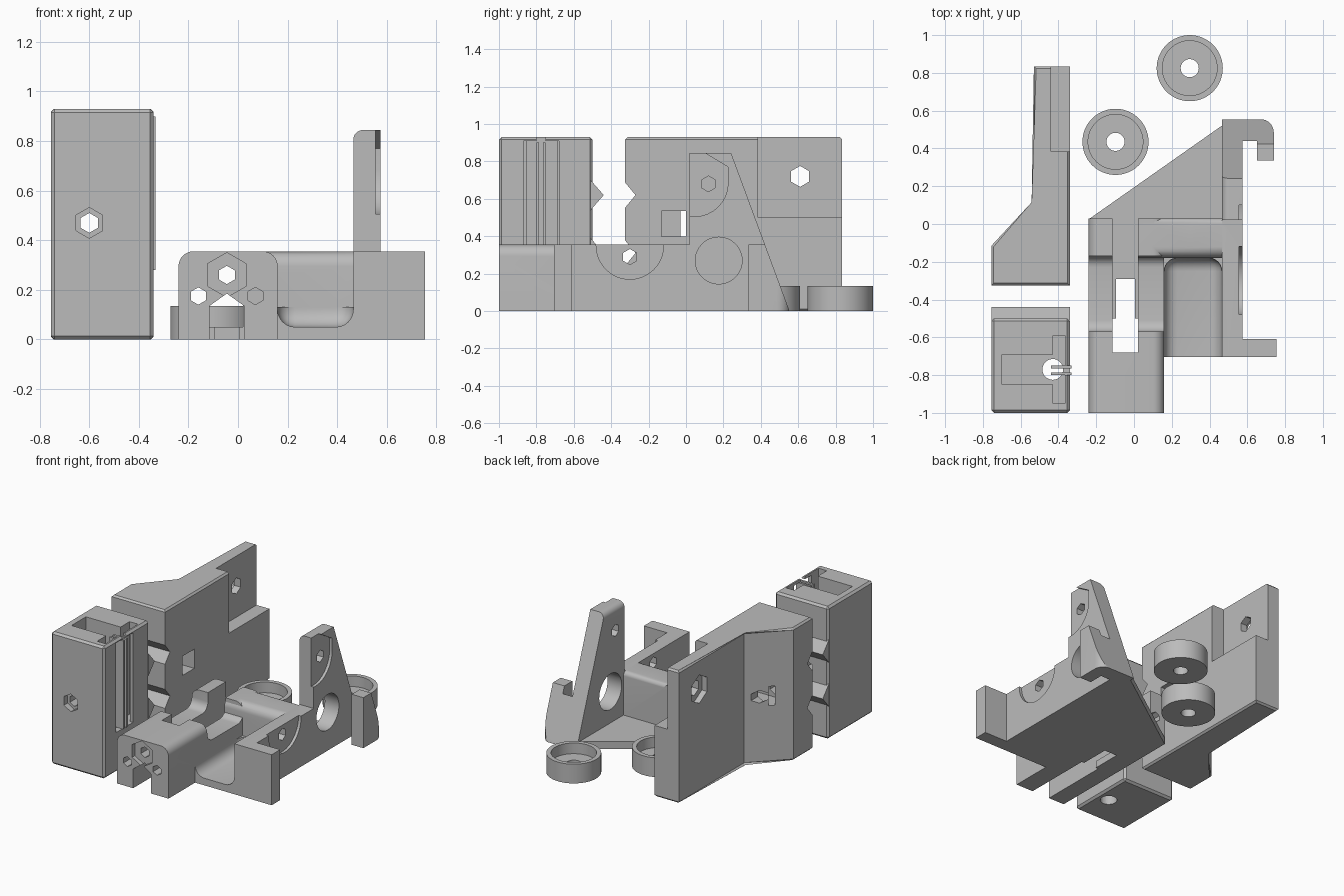
import bpy, bmesh, math
from mathutils import Vector

if "Cube" in bpy.data.objects:
    bpy.data.objects.remove(bpy.data.objects["Cube"])

gray = bpy.data.materials.new("gray_plastic")
gray.diffuse_color = (0.5, 0.5, 0.5, 1)
gray.use_nodes = True
gray.node_tree.nodes["Principled BSDF"].inputs["Base Color"].default_value = gray.diffuse_color


def finish(name, bm):
    bmesh.ops.recalc_face_normals(bm, faces=bm.faces)
    me = bpy.data.meshes.new(name)
    bm.to_mesh(me)
    bm.free()
    ob = bpy.data.objects.new(name, me)
    bpy.context.collection.objects.link(ob)
    me.materials.append(gray)
    return ob


def prism(pts, axis, a, b, bev=0, name="tool"):
    """Extrude a 2D profile along an axis from a to b."""
    place = {"x": lambda p, t: (t, p[0], p[1]), "y": lambda p, t: (p[0], t, p[1]),
             "z": lambda p, t: (p[0], p[1], t)}[axis]
    bm = bmesh.new()
    lo = [bm.verts.new(place(p, a)) for p in pts]
    hi = [bm.verts.new(place(p, b)) for p in pts]
    caps = [bm.faces.new(lo), bm.faces.new(hi)]
    n = len(pts)
    for i in range(n):
        bm.faces.new((lo[i], lo[(i + 1) % n], hi[(i + 1) % n], hi[i]))
    if bev:
        edges = [e for f in caps for e in f.edges]
        bmesh.ops.bevel(bm, geom=edges, offset=bev, segments=1, affect='EDGES')
    return finish(name, bm)


def box(x0, x1, y0, y1, z0, z1, r=0, seg=6, name="tool"):
    """Box, optionally with rounded edges."""
    bm = bmesh.new()
    bmesh.ops.create_cube(bm, size=1)
    for v in bm.verts:
        v.co = Vector(((x0, x1)[v.co.x > 0], (y0, y1)[v.co.y > 0], (z0, z1)[v.co.z > 0]))
    if r:
        bmesh.ops.bevel(bm, geom=bm.edges[:], offset=r, segments=seg, profile=0.5, affect='EDGES')
    return finish(name, bm)


def ngon(cx, cy, r, n=6, rot=math.pi / 2):
    return [(cx + r * math.cos(rot + math.tau * i / n), cy + r * math.sin(rot + math.tau * i / n))
            for i in range(n)]


def rounded(pts, seg=8):
    """Profile whose points (x, y, radius) get tangent arcs."""
    out = []
    for i, p in enumerate(pts):
        c = Vector(p[:2])
        r = p[2] if len(p) > 2 else 0
        if not r:
            out.append(tuple(c))
            continue
        a = (Vector(pts[i - 1][:2]) - c).normalized() * r
        b = (Vector(pts[(i + 1) % len(pts)][:2]) - c).normalized() * r
        for k in range(seg + 1):
            t = k / seg * math.pi / 2
            out.append(tuple(c + a * (1 - math.sin(t)) + b * (1 - math.cos(t))))
    return out


def combine(ob, op, *tools):
    """Apply booleans and discard the tools."""
    for t in tools:
        m = ob.modifiers.new("bool", 'BOOLEAN')
        m.operation, m.solver, m.object = op, 'EXACT', t
        dg = bpy.context.evaluated_depsgraph_get()
        me = bpy.data.meshes.new_from_object(ob.evaluated_get(dg))
        ob.modifiers.clear()
        ob.data = me
        bpy.data.objects.remove(t)


def cut(ob, *tools):
    combine(ob, 'DIFFERENCE', *tools)


def add(ob, *tools):
    combine(ob, 'UNION', *tools)


def smooth(ob):
    bpy.ops.object.select_all(action='DESELECT')
    ob.select_set(True)
    bpy.context.view_layer.objects.active = ob
    bpy.ops.object.shade_smooth_by_angle(angle=math.radians(28))


# Tensioner block with locating ridges on the back
block = box(-0.755, -0.34, -1, -0.5, 0, 0.93, 0.014, 1, name="tensioner_block")
for z in (0.31, 0.62):
    add(block, prism([(-0.51, z - 0.08), (-0.44, z), (-0.51, z + 0.08)], "x", -0.755, -0.34))
cut(block,
    box(-0.70, -0.42, -0.85, -0.69, 0.28, 1),             # nut pocket
    box(-0.43, -0.365, -0.95, -0.59, 0.28, 1),            # wide slot
    box(-0.40, -0.30, -0.87, -0.68, 0.28, 0.91),          # side opening
    box(-0.40, -0.30, -0.80, -0.75, 0.88, 1),             # slit in the top rim
    prism(ngon(-0.43, -0.77, 0.055, 32), "z", -0.1, 1),   # vertical bore
    prism(ngon(-0.6, 0.47, 0.062), "y", -1.1, -0.96),     # screw recess
    prism(ngon(-0.6, 0.47, 0.04), "y", -1.1, -0.3))       # screw hole
for i, y in enumerate((-0.80, -0.765)):
    box(-0.44, -0.332, y, y + 0.015, 0.28, 0.90, name=f"spring_tab_{i + 1}")

# Mounting plate with matching notches
plate = prism([(-0.755, -0.325), (-0.34, -0.325), (-0.34, 0.835), (-0.53, 0.835), (-0.53, 0.11),
               (-0.755, -0.115)], "z", 0, 0.93, 0.012, "mounting_plate")
for z in (0.31, 0.62):
    cut(plate, prism([(-0.34, z - 0.085), (-0.27, z), (-0.34, z + 0.085)], "x", -0.9, -0.2))
cut(plate,
    box(-0.44, -0.2, 0.385, 1, 0.5, 1.2),
    prism(ngon(0.61, 0.72, 0.056), "x", -0.7, -0.2),
    prism(ngon(0.61, 0.72, 0.10), "x", -0.7, -0.49),
    box(-0.67, -0.2, -0.13, 0.0, 0.40, 0.535),
    prism(ngon(-0.6, 0.467, 0.045), "y", -0.5, 0.2))

# Main bracket: arm, floor, cross bar, wall with tower, hook
bracket = prism(rounded([(-0.24, 0), (0.16, 0), (0.16, 0.355, 0.06), (-0.24, 0.355, 0.06)]),
                "y", -1, 0.03, name="carriage_bracket")
cut(bracket, box(-0.5, 0.5, -0.57, -0.17, 0.23, 0.9, 0.06))
add(bracket,
    prism([(-0.24, -0.705), (0.575, -0.705), (0.575, 0.545), (0.5, 0.545), (-0.24, 0.025)],
          "z", 0, 0.05))
pad = box(0.1, 0.5, -0.705, -0.12, 0, 0.13)
cut(pad, box(0.16, 0.465, -1, -0.18, 0.05, 0.6, 0.07))
add(bracket, pad,
    prism(rounded([(-0.18, 0), (0.03, 0), (0.03, 0.355, 0.03), (-0.18, 0.355, 0.06)]),
          "x", 0.02, 0.5),
    prism(rounded([(0.465, 0), (0.575, 0), (0.575, 0.845), (0.465, 0.845, 0.04)]),
          "y", -0.705, 0.555),
    box(0.5, 0.755, -0.705, -0.61, 0, 0.355),
    prism(rounded([(0.5, 0.555), (0.74, 0.555, 0.07), (0.74, 0.335), (0.65, 0.335),
                   (0.65, 0.44), (0.5, 0.44)]), "z", 0, 0.355))
cut(bracket,
    prism([(0.561, -0.02), (0.9, -0.02), (0.9, 1.2), (0.11, 1.2)], "x", 0, 0.9),
    box(0.3, 0.9, -1.2, 0.02, 0.355, 1.2),
    box(-0.115, 0.02, -0.68, 0.2, 0.05, 0.8),
    prism([(-0.115, -0.1), (0.025, -0.1), (0.025, 0.135), (-0.045, 0.185), (-0.115, 0.135)],
          "y", -1.2, -0.5),
    box(-0.095, 0.005, -0.55, -0.29, -0.1, 0.2),
    prism(ngon(-0.045, 0.26, 0.09), "y", -1.2, -0.97),
    prism(ngon(-0.045, 0.26, 0.037), "y", -1.2, -0.6),
    prism(ngon(-0.16, 0.175, 0.035), "y", -1.2, 0.2),
    prism(ngon(0.07, 0.175, 0.035), "y", -1.2, 0.02),
    # shallow seats, bolt holes and shaft hole in the side wall
    prism(ngon(-0.3, 0.35, 0.18, 48), "x", 0.555, 0.7),
    prism(ngon(-0.3, 0.29, 0.042), "x", 0.3, 0.7),
    prism(rounded([(-0.1, 0.9), (0.01, 0.9), (0.225, 0.77), (0.225, 0.505, 0.18),
                   (-0.1, 0.505)]), "x", 0.555, 0.7),
    prism(ngon(0.12, 0.68, 0.042), "x", 0.3, 0.7),
    prism(ngon(0.175, 0.27, 0.125, 48), "x", 0.3, 0.7))

# Two loose bearing cups
for i, (x, y) in enumerate(((0.295, 0.825), (-0.098, 0.435))):
    cup = prism(ngon(x, y, 0.175, 64), "z", 0, 0.135, name=f"bearing_cup_{i + 1}")
    cut(cup, prism(ngon(x, y, 0.145, 64), "z", 0.06, 0.3),
        prism(ngon(x, y, 0.048, 32), "z", -0.1, 0.3))
    smooth(cup)
smooth(bracket)
